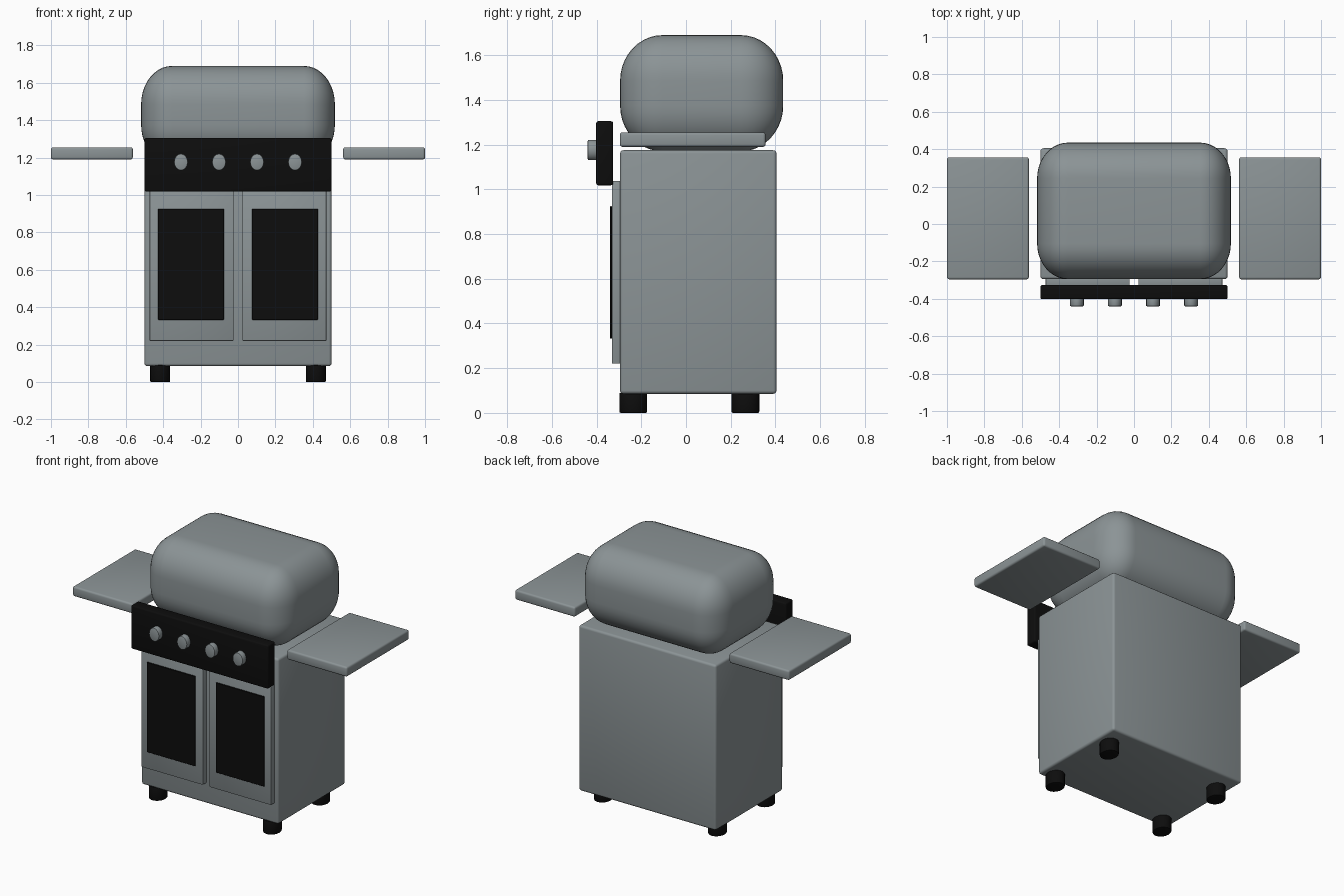
import bpy
import bmesh
from math import radians
from mathutils import Matrix, Vector

if "Cube" in bpy.data.objects:
    bpy.data.objects.remove(bpy.data.objects["Cube"])


def material(name, rgb):
    m = bpy.data.materials.new(name)
    m.use_nodes = True
    m.diffuse_color = (*rgb, 1)
    m.node_tree.nodes["Principled BSDF"].inputs["Base Color"].default_value = (*rgb, 1)
    return m


steel = material("steel_grey", (0.26, 0.295, 0.305))
black = material("black", (0.004, 0.004, 0.004))


def finish(bm, name, mat):
    mesh = bpy.data.meshes.new(name)
    bmesh.ops.recalc_face_normals(bm, faces=bm.faces)
    bm.to_mesh(mesh)
    bm.free()
    mesh.materials.append(mat)
    ob = bpy.data.objects.new(name, mesh)
    bpy.context.collection.objects.link(ob)
    bpy.ops.object.select_all(action="DESELECT")
    ob.select_set(True)
    bpy.context.view_layer.objects.active = ob
    bpy.ops.object.shade_smooth_by_angle(angle=radians(35))
    return ob


def box(name, mat, x, y, z, radius, segments=3):
    """Rounded box from axis ranges, with one rounding radius per axis."""
    lo, hi = map(Vector, zip(x, y, z))
    size, r = hi - lo, Vector(radius)
    bm = bmesh.new()
    bmesh.ops.create_cube(bm, size=1)
    # Round with a unit radius in stretched space, then scale to size
    bmesh.ops.scale(bm, vec=[s / k for s, k in zip(size, r)], verts=bm.verts)
    bmesh.ops.bevel(bm, geom=bm.edges[:], offset=1, segments=segments,
                    profile=0.5, affect="EDGES")
    bmesh.ops.scale(bm, vec=r, verts=bm.verts)
    bmesh.ops.translate(bm, vec=(lo + hi) / 2, verts=bm.verts)
    return finish(bm, name, mat)


def cylinder(name, mat, centre, scale, sides, bevel, turn=0):
    """Cylinder with softened rims; scale gives its full extents before turning."""
    bm = bmesh.new()
    bmesh.ops.create_cone(bm, cap_ends=True, segments=sides,
                          radius1=0.5, radius2=0.5, depth=1)
    bmesh.ops.scale(bm, vec=scale, verts=bm.verts)
    rims = [e for e in bm.edges if abs(e.verts[0].co.z - e.verts[1].co.z) < 1e-4]
    bmesh.ops.bevel(bm, geom=rims, offset=bevel, segments=2, profile=0.5, affect="EDGES")
    bmesh.ops.transform(bm, matrix=Matrix.Translation(centre)
                        @ Matrix.Rotation(radians(turn), 4, "X"), verts=bm.verts)
    return finish(bm, name, mat)


# Cabinet and rounded lid
box("cabinet", steel, (-0.5, 0.5), (-0.295, 0.405), (0.085, 1.175), [0.015] * 3)
box("lid", steel, (-0.518, 0.518), (-0.295, 0.435), (1.17, 1.69), (0.165, 0.19, 0.205), 10)

# Control panel and knobs
box("control_panel", black, (-0.5, 0.5), (-0.402, -0.326), (1.018, 1.305), [0.01] * 3)
for i in range(4):
    cylinder(f"knob_{i + 1}", steel, (-0.305 + i * 0.2033, -0.415, 1.176),
             (0.074, 0.09, 0.05), 16, 0.005, 90)

for side, s in (("right", -1), ("left", 1)):
    def span(a, b):
        return sorted((s * a, s * b))

    # Doors with dark windows
    box(f"{side}_door", steel, span(0.024, 0.473), (-0.332, -0.28), (0.22, 1.038), [0.004] * 3, 2)
    box(f"{side}_door_window", black, span(0.075, 0.428), (-0.34, -0.331),
        (0.333, 0.925), [0.002] * 3, 1)

    # Side shelves
    box(f"{side}_shelf", steel, span(0.562, 1.0), (-0.296, 0.356), (1.19, 1.255), [0.012] * 3)

    # Feet
    for end, y in (("front", -0.236), ("back", 0.266)):
        cylinder(f"{end}_{side}_foot", black, (s * 0.416, y, 0.045),
                 (0.107, 0.124, 0.09), 24, 0.006)
